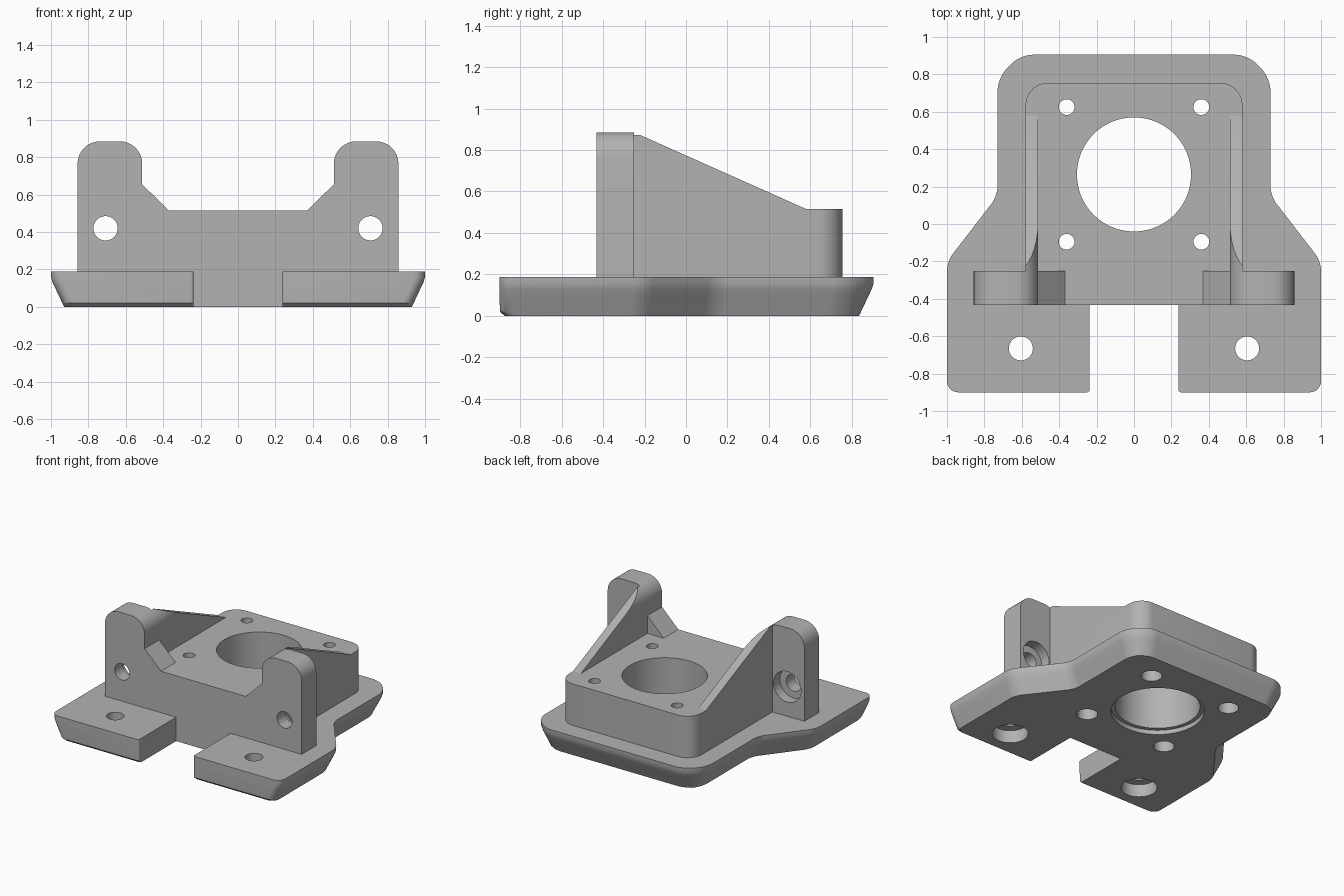
import bpy, bmesh, math
from mathutils import Vector
from mathutils.geometry import interpolate_bezier

if "Cube" in bpy.data.objects:
    bpy.data.objects.remove(bpy.data.objects["Cube"], do_unlink=True)

GREY = (0.45, 0.45, 0.45, 1)
mat = bpy.data.materials.new("plain grey")
mat.use_nodes = True
mat.diffuse_color = GREY
for node in mat.node_tree.nodes:
    if node.type == "BSDF_PRINCIPLED":
        node.inputs["Base Color"].default_value = GREY

FRONT, BACK, SHELF, TOP = -0.432, -0.25, 0.515, 0.885


def rounded(corners, steps=9):
    """Closed outline from (a, b, radius) corners, rounded where radius > 0."""
    out = []
    for i, (a, b, r) in enumerate(corners):
        c = Vector((a, b, 0))
        if not r:
            out.append(c)
            continue
        before = Vector((*corners[i - 1][:2], 0))
        after = Vector((*corners[(i + 1) % len(corners)][:2], 0))
        u, v = (before - c).normalized() * r, (after - c).normalized() * r
        out += interpolate_bezier(c + u, c + u * 0.448, c + v * 0.448, c + v, steps)
    return out


def mirrored(half):
    """Complete a right-hand half outline with its left-hand mirror."""
    return half + [(-a, b, r) for a, b, r in reversed(half)]


def loft(name, rings):
    """Skin a stack of matching rings and cap both ends."""
    bm = bmesh.new()
    loops = [[bm.verts.new(p) for p in ring] for ring in rings]
    n = len(loops[0])
    for low, high in zip(loops, loops[1:]):
        for i in range(n):
            j = (i + 1) % n
            bm.faces.new((low[i], low[j], high[j], high[i]))
    bm.faces.new(loops[0][::-1])
    bm.faces.new(loops[-1])
    bmesh.ops.recalc_face_normals(bm, faces=bm.faces)
    mesh = bpy.data.meshes.new(name)
    bm.to_mesh(mesh)
    bm.free()
    obj = bpy.data.objects.new(name, mesh)
    bpy.context.scene.collection.objects.link(obj)
    mesh.materials.append(mat)
    return obj


def flat(outline, z):
    return [(p.x, p.y, z) for p in outline]


def upright(outline, y):
    return [(p.x, y, p.y) for p in outline]


def stepped_cutter(centre, profile, along_y=False, n=48):
    """Stack of circles (radius, position) used for bores and counterbores."""
    rings = []
    for r, d in profile:
        ring = []
        for k in range(n):
            t = math.tau * k / n
            a, b = centre[0] + r * math.cos(t), centre[1] + r * math.sin(t)
            ring.append((a, d, b) if along_y else (a, b, d))
        rings.append(ring)
    cutter = loft("hole_cutter", rings)
    cutter.hide_render = True
    return cutter


def drill(obj, cutters):
    for c in cutters:
        mod = obj.modifiers.new("hole", "BOOLEAN")
        mod.operation, mod.solver, mod.object = "DIFFERENCE", "EXACT", c
    graph = bpy.context.evaluated_depsgraph_get()
    graph.update()
    mesh = bpy.data.meshes.new_from_object(obj.evaluated_get(graph))
    obj.modifiers.clear()
    obj.data = mesh


# Base plate with a front notch and sides that taper inward underneath
def plate_outline(inset, front):
    i = inset
    return rounded(mirrored([
        (0.237, FRONT, 0), (0.237, front, 0.015), (1 - i, front, 0.06),
        (1 - i, -0.2 - 0.34 * i, 0.05), (0.73 - i, 0.15 - 0.34 * i, 0.05),
        (0.73 - i, 0.78 - 0.41 * i, 0.07), (0.61 - 0.41 * i, 0.905 - i, 0.07)]))


plate_levels = [(0, 0.07, -0.875), (0.02, 0.061, -0.897), (0.1, 0.023, -0.9),
                (0.13, 0.009, -0.9), (0.155, 0.001, -0.9), (0.188, 0, -0.9)]
plate = loft("base_plate", [flat(plate_outline(i, f), z) for z, i, f in plate_levels])

# Raised motor block
block_shape = rounded([(-0.58, BACK, 0), (0.58, BACK, 0), (0.58, 0.755, 0.12), (-0.58, 0.755, 0.12)])
block = loft("raised_block", [flat(block_shape, 0.188), flat(block_shape, SHELF)])

# Front wall with two upright ears
wall_shape = rounded(mirrored([
    (0.858, 0.188, 0), (0.858, TOP, 0.12), (0.512, TOP, 0.12), (0.512, 0.655, 0), (0.37, SHELF, 0)]))
wall = loft("front_wall", [upright(wall_shape, FRONT), upright(wall_shape, BACK)])

# Sloping ribs: ear section carried backward, then sliced by the slope
RIB_END = 0.58
slope = Vector((0, TOP - SHELF, RIB_END - BACK))
ribs = []
for side, label in ((1, "left"), (-1, "right")):
    ear = rounded([(0.858, SHELF, 0), (0.858, TOP, 0.12), (0.512, TOP, 0.12), (0.512, SHELF, 0)])
    for p in ear:
        p.x *= side
    rib = loft(label + "_rib", [upright(ear, BACK), upright(ear, RIB_END)])
    bm = bmesh.new()
    bm.from_mesh(rib.data)
    for point, normal in (((0, RIB_END, SHELF), slope), ((side * 0.58, 0, 0), Vector((side, 0, 0)))):
        cut = bmesh.ops.bisect_plane(bm, geom=bm.verts[:] + bm.edges[:] + bm.faces[:],
                                     plane_co=point, plane_no=normal, clear_outer=True)
        rim = [e for e in bm.edges if e.is_boundary]
        bmesh.ops.holes_fill(bm, edges=rim, sides=0)
    bmesh.ops.recalc_face_normals(bm, faces=bm.faces)
    bm.to_mesh(rib.data)
    bm.free()
    ribs.append(rib)

# Central bore, screw holes, mounting holes and ear holes
bore = [stepped_cutter((0, 0.265), [(0.335, -0.1), (0.335, 0.035), (0.305, 0.035), (0.305, 0.7)], n=96)]
screws = [stepped_cutter((x, y), [(0.075, -0.1), (0.075, 0.36), (0.042, 0.36), (0.042, 0.7)])
          for x in (-0.36, 0.36) for y in (-0.095, 0.625)]
mounts = [stepped_cutter((x, -0.665), [(0.13, -0.1), (0.13, 0.1), (0.064, 0.1), (0.064, 0.4)])
          for x in (-0.605, 0.605)]
ears = [stepped_cutter((x, 0.42), [(0.065, -0.6), (0.065, -0.33), (0.12, -0.33), (0.12, -0.1)], True)
        for x in (-0.708, 0.708)]
drill(plate, bore + screws + mounts)
drill(block, bore + screws)
drill(wall, ears)
for cutter in bore + screws + mounts + ears:
    bpy.data.objects.remove(cutter, do_unlink=True)

# Smooth the rounded surfaces and keep the edges crisp
bpy.ops.object.select_all(action="DESELECT")
for obj in [plate, block, wall] + ribs:
    obj.select_set(True)
    bpy.context.view_layer.objects.active = obj
bpy.ops.object.shade_smooth_by_angle(angle=math.radians(25))
